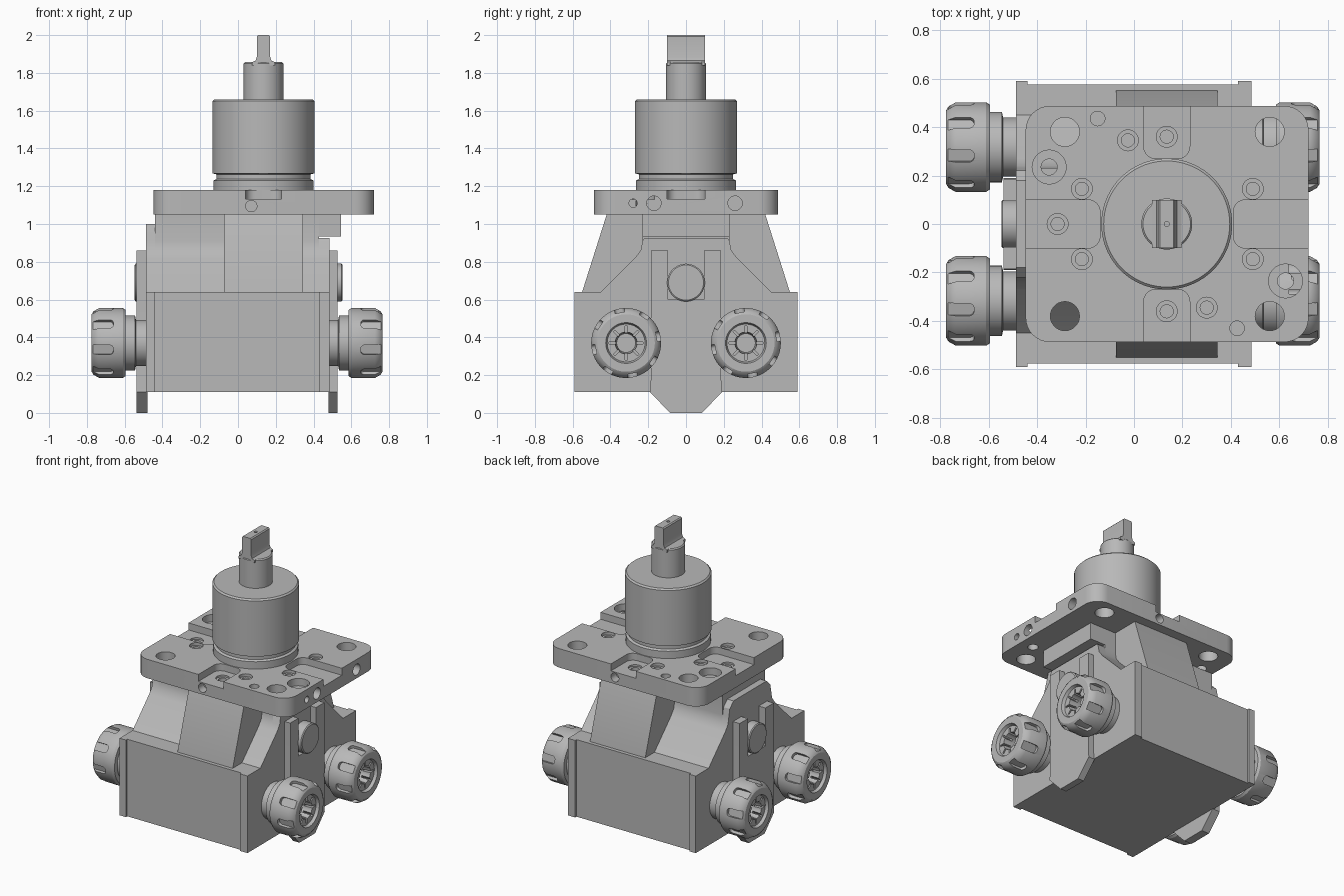
import bpy, bmesh, math
from mathutils import Matrix, Vector

if "Cube" in bpy.data.objects:
    bpy.data.objects.remove(bpy.data.objects["Cube"], do_unlink=True)

steel = bpy.data.materials.new("machined_steel_grey")
steel.use_nodes = True
GREY = (0.48, 0.48, 0.48, 1)
steel.diffuse_color = GREY
steel.node_tree.nodes["Principled BSDF"].inputs["Base Color"].default_value = GREY

# Column order maps a local (u, v, extrusion) frame to the world axis
FRAMES = {
    "x": Matrix(((0, 0, 1), (1, 0, 0), (0, 1, 0))).to_4x4(),
    "y": Matrix(((1, 0, 0), (0, 0, 1), (0, 1, 0))).to_4x4(),
    "z": Matrix.Identity(4),
}


def finish(name, bm):
    bmesh.ops.recalc_face_normals(bm, faces=bm.faces)
    mesh = bpy.data.meshes.new(name)
    bm.to_mesh(mesh)
    bm.free()
    mesh.materials.append(steel)
    obj = bpy.data.objects.new(name, mesh)
    bpy.context.collection.objects.link(obj)
    return obj


def prism(name, pts, axis, lo, hi, radius=0):
    """Extrude a profile along an axis, optionally rounding its corners."""
    bm = bmesh.new()
    face = bm.faces.new([bm.verts.new((u, v, lo)) for u, v in pts])
    new = bmesh.ops.extrude_face_region(bm, geom=[face])["geom"]
    bmesh.ops.translate(bm, vec=(0, 0, hi - lo),
                        verts=[g for g in new if isinstance(g, bmesh.types.BMVert)])
    if radius:
        side = [e for e in bm.edges if abs(e.verts[0].co.z - e.verts[1].co.z) > 1e-4]
        bmesh.ops.bevel(bm, geom=side, offset=radius, segments=8, profile=0.5,
                        affect="EDGES", clamp_overlap=True)
    bm.transform(FRAMES[axis])
    return finish(name, bm)


def rect(u0, u1, v0, v1):
    return [(u0, v0), (u1, v0), (u1, v1), (u0, v1)]


def mirrored(half):
    """Close a profile given by its +u half, listed from bottom to top."""
    return half + [(-u, v) for u, v in reversed(half)]


def lathe(name, profile, axis, centre, segments=48):
    """Revolve (distance along axis, radius) points into a closed solid."""
    bm = bmesh.new()
    rings = []
    for a, r in profile:
        rings.append([bm.verts.new((r * math.cos(t), r * math.sin(t), a))
                      for t in (math.tau * i / segments for i in range(segments))])
    for low, high in zip(rings, rings[1:]):
        for i in range(segments):
            j = (i + 1) % segments
            bm.faces.new((low[i], low[j], high[j], high[i]))
    bm.faces.new(rings[0])
    bm.faces.new(rings[-1])
    bm.transform(FRAMES[axis])
    bm.transform(Matrix.Translation(centre))
    return finish(name, bm)


def drill(axis, centre, r, lo, hi):
    return lathe("drill", [(lo, r), (hi, r)], axis, centre, 28)


def cut(target, cutters):
    for c in cutters:
        c.hide_render = True
        mod = target.modifiers.new("cut", "BOOLEAN")
        mod.operation, mod.solver, mod.object = "DIFFERENCE", "EXACT", c
    graph = bpy.context.evaluated_depsgraph_get()
    mesh = bpy.data.meshes.new_from_object(target.evaluated_get(graph))
    target.modifiers.clear()
    target.data = mesh
    for c in cutters:
        bpy.data.objects.remove(c, do_unlink=True)


# Housing: lower box, stepped shoulders and steep middle rib
prism("housing_base", rect(-0.575, 0.575, 0.11, 0.64), "x", -0.46, 0.46)
shoulder = [(0.45, 0.64), (0.27, 0.82), (0.24, 0.86), (0.23, 0.91)]
prism("housing_shoulder", mirrored([(0.45, 0.6)] + shoulder + [(0.23, 1.05)]),
      "x", -0.44, 0.43)
prism("housing_rib", mirrored([(0.55, 0.6), (0.55, 0.64), (0.42, 1.05)]),
      "x", -0.075, 0.345)
prism("upper_block", rect(-0.23, 0.23, 0.935, 1.05), "x", 0.4, 0.545)

# End plates on both sides
lower = [(0.59, 0.11), (0.59, 0.64)]
prism("right_end_plate", mirrored(lower + shoulder + [(0.22, 0.925)]), "x", 0.43, 0.485)
prism("left_end_plate", mirrored(lower + shoulder + [(0.22, 0.96), (0.18, 1.0)]),
      "x", -0.487, -0.44)

# Forked guide plates with round plugs and a pill slot
fork = [(0.085, 0), (0.19, 0.11), (0.185, 0.2), (0.185, 0.86), (0.095, 0.86), (0.095, 0.6)]
for side, inner, outer, tip in (("right", 0.48, 0.527, 0.553), ("left", -0.48, -0.538, -0.547)):
    plate = prism(side + "_fork_plate", mirrored(fork), "x", inner, outer)
    cut(plate, [prism("pill", rect(-0.093, 0.093, 0.137, 0.195), "x",
                      outer * 0.97, outer * 1.1, 0.028)])
    lathe(side + "_plug", [(inner, 0.1), (tip * 0.99, 0.1), (tip, 0.093)],
          "x", (0, 0, 0.69), 40)

# Mounting flange with cross slots, bolt holes and side ports
flange = prism("flange", rect(-0.447, 0.72, -0.487, 0.487), "z", 1.05, 1.18, 0.1)
CX = 0.135
slots = [rect(-0.6, -0.14, -0.1, 0.1), rect(0.41, 0.9, -0.1, 0.1),
         rect(CX - 0.095, CX + 0.095, 0.27, 0.7), rect(CX - 0.095, CX + 0.095, -0.7, -0.27)]
cutters = [prism("slot", s, "z", 1.132, 1.3, 0.05) for s in slots]
for x in (-0.285, 0.56):
    for y in (-0.38, 0.38):
        cutters.append(drill("z", (x, y, 0), 0.06, 1, 1.3))
for x, y in ((-0.35, 0.235), (0.625, -0.235)):
    cutters += [drill("z", (x, y, 0), 0.07, 1.13, 1.3), drill("z", (x, y, 0), 0.033, 1, 1.3)]
small = [(-0.025, 0.345), (CX, 0.36), (-0.215, 0.145), (-0.315, 0), (-0.215, -0.145),
         (CX, -0.36), (0.3, -0.345), (0.49, 0.145), (0.49, -0.145)]
for x, y in small:
    floor = 1.12 if x == CX or y == 0 else 1.16
    cutters += [drill("z", (x, y, 0), 0.043, floor, 1.3), drill("z", (x, y, 0), 0.027, 1, 1.3)]
for x, y in ((-0.15, 0.435), (0.425, -0.43)):
    cutters.append(drill("z", (x, y, 0), 0.03, 1.1, 1.3))
for y, r in ((-0.28, 0.022), (-0.17, 0.038), (0.26, 0.038)):
    cutters.append(drill("x", (0, y, 1.11), r, 0.64, 0.8))
cutters.append(drill("y", (0.07, 0, 1.095), 0.03, -0.6, -0.43))
cutters.append(drill("y", (0.2, 0, 1.095), 0.03, 0.43, 0.6))
cut(flange, cutters)

# Spigot, drive shaft and flat tang
lathe("spigot", [(1.1, 0.265), (1.23, 0.265), (1.238, 0.25), (1.263, 0.25), (1.268, 0.27),
                 (1.65, 0.27), (1.66, 0.26)], "z", (CX, 0, 0), 72)
lathe("drive_shaft", [(1.6, 0.105), (1.85, 0.105), (1.857, 0.098)], "z", (CX, 0, 0))
tang_half = [(0.06, 1.84), (0.06, 1.857), (0.042, 1.865), (0.035, 1.885),
             (0.035, 1.993), (0.028, 2.0)]
tang = prism("drive_tang", [(CX + u, v) for u, v in mirrored(tang_half)], "y", -0.1, 0.1)
cut(tang, [drill("z", (CX, 0, 0), 0.01, 1.97, 2.1)])

# Collet nuts: stepped neck, notched nut and slitted collet
neck = [(0.45, 0.122), (0.53, 0.122), (0.535, 0.145), (0.59, 0.145)]
nut = [(0.585, 0.14), (0.585, 0.175), (0.6, 0.185), (0.725, 0.185), (0.755, 0.168),
       (0.765, 0.152), (0.765, 0.108), (0.745, 0.1), (0.745, 0.058), (0.64, 0.05)]
NOTCHES = 8


def ring_cutters(sx, centre, size, radius, along, offset, round_off):
    """Small blocks set around the nut axis."""
    made = []
    length, width, depth = size
    for i in range(NOTCHES):
        block = prism("notch", rect(-length / 2, length / 2, -width / 2, width / 2),
                      "z", radius - depth / 2, radius + depth / 2, round_off)
        turn = Matrix.Rotation(math.tau * i / NOTCHES + offset, 4, "X")
        block.data.transform(Matrix.Translation(centre) @ turn
                             @ Matrix.Translation((sx * along, 0, 0)))
        made.append(block)
    return made


for side, sx, shift in (("right", 1, 0), ("left", -1, 0.01)):
    for end, y in (("front", -0.317), ("back", 0.317)):
        centre = Vector((sx * shift, y, 0.37))
        label = side + "_" + end
        lathe(label + "_collet_neck", [(sx * a, r) for a, r in neck], "x", centre)
        body = lathe(label + "_collet_nut", [(sx * a, r) for a, r in nut], "x", centre, 64)
        cut(body, ring_cutters(sx, centre, (0.13, 0.052, 0.06), 0.194, 0.715, 0.2, 0.02)
            + ring_cutters(sx, centre, (0.08, 0.012, 0.045), 0.067, 0.73, 0, 0))

# Smooth round surfaces, keep machined edges crisp
bpy.ops.object.select_all(action="DESELECT")
for obj in bpy.context.scene.objects:
    if obj.type == "MESH" and steel.name in obj.data.materials:
        obj.select_set(True)
        bpy.context.view_layer.objects.active = obj
bpy.ops.object.shade_smooth_by_angle(angle=math.radians(30))
